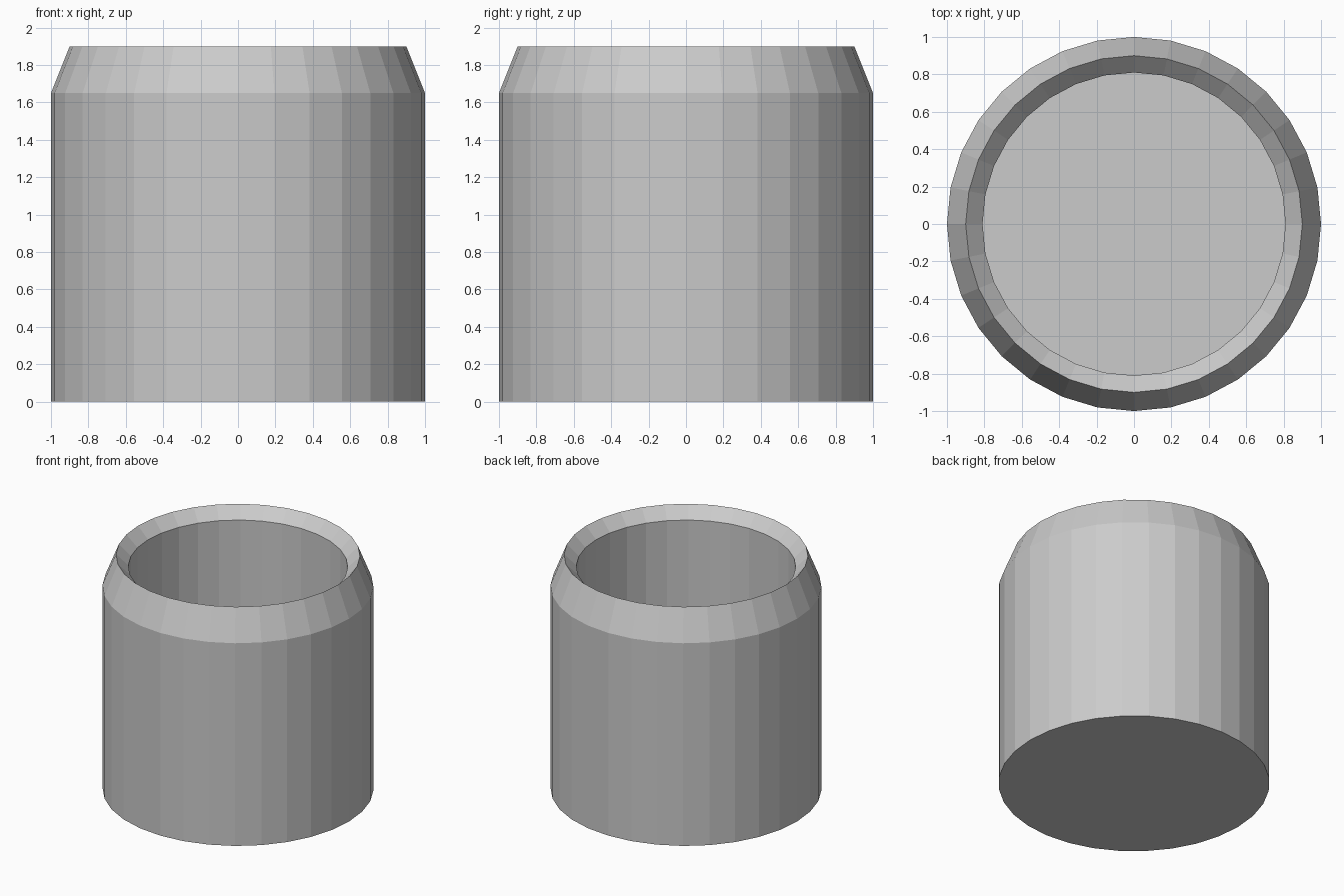
import bpy, bmesh
from math import cos, sin, tau

if "Cube" in bpy.data.objects:
    bpy.data.objects.remove(bpy.data.objects["Cube"])

SIDES = 32

# Cup profile (radius, height): outer wall, sloped shoulder, bevelled lip, inner wall
PROFILE = [(1.0, 0.0), (1.0, 1.65), (0.9, 1.9), (0.81, 1.81), (0.81, 0.12)]

bm = bmesh.new()
rings = [[bm.verts.new((r * cos(tau * i / SIDES), r * sin(tau * i / SIDES), z))
          for i in range(SIDES)] for r, z in PROFILE]

# Walls between neighbouring rings
for low, high in zip(rings, rings[1:]):
    for i in range(SIDES):
        j = (i + 1) % SIDES
        bm.faces.new((low[i], low[j], high[j], high[i]))

# Underside and inside floor
bm.faces.new(rings[0][::-1])
bm.faces.new(rings[-1])

mesh = bpy.data.meshes.new("cup")
bm.to_mesh(mesh)
bm.free()
cup = bpy.data.objects.new("cup", mesh)
bpy.context.collection.objects.link(cup)
